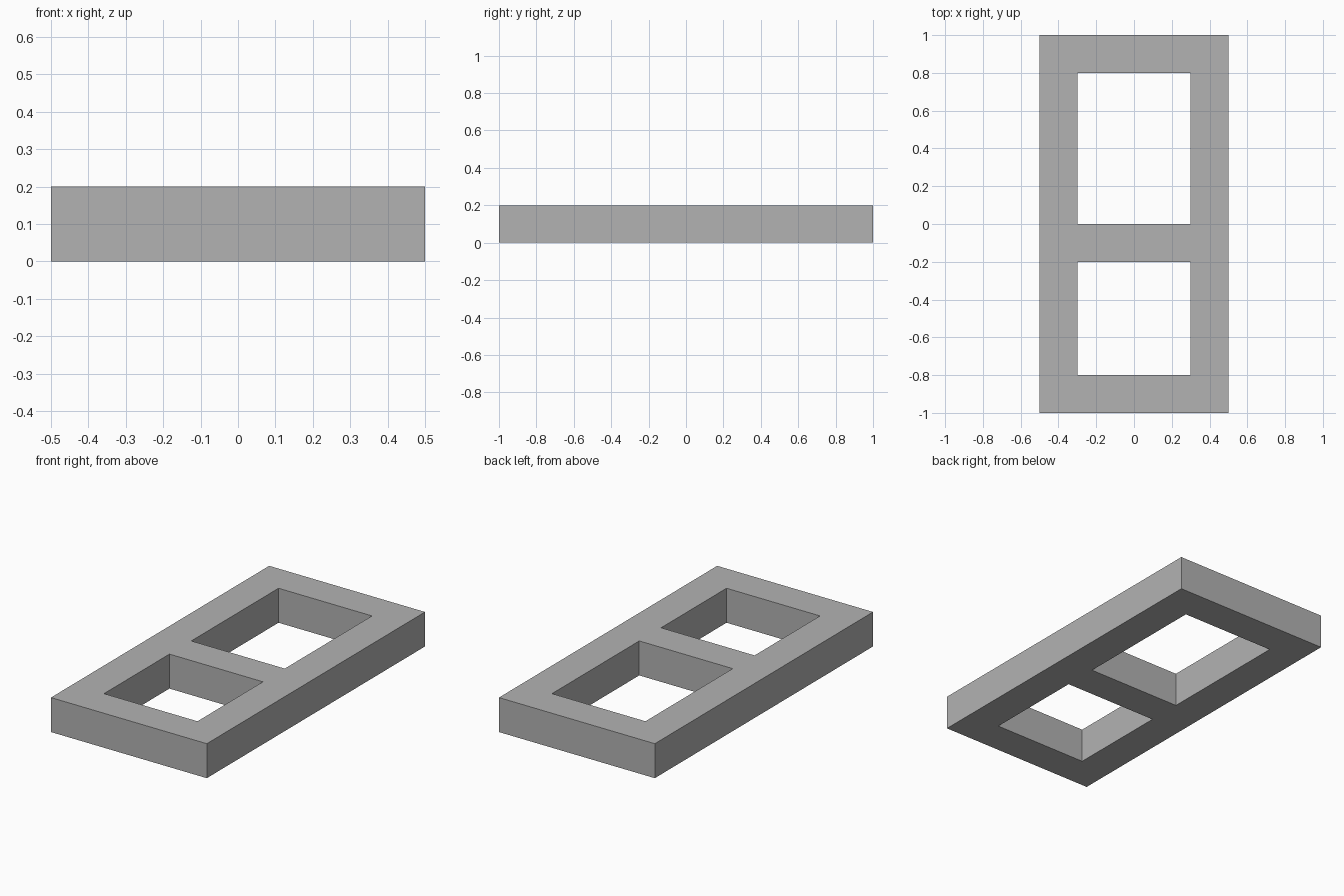
import bpy
import bmesh

cube = bpy.data.objects.get("Cube")
if cube:
    bpy.data.objects.remove(cube, do_unlink=True)

HEIGHT = 0.2
X_LINES = (-0.5, -0.3, 0.3, 0.5)
Y_LINES = (-1.0, -0.8, -0.2, 0.0, 0.8, 1.0)
OPENINGS = {(1, 1), (1, 3)}  # column, row of the two windows

# Plain grey material
grey = bpy.data.materials.new("plain_grey")
grey.use_nodes = True
colour = (0.45, 0.45, 0.45, 1.0)
grey.diffuse_color = colour
grey.node_tree.nodes["Principled BSDF"].inputs["Base Color"].default_value = colour

# Flat outline of the frame: a grid of panels without the openings
bm = bmesh.new()
grid = [[bm.verts.new((x, y, 0)) for y in Y_LINES] for x in X_LINES]
for i in range(len(X_LINES) - 1):
    for j in range(len(Y_LINES) - 1):
        if (i, j) not in OPENINGS:
            bm.faces.new((grid[i][j], grid[i + 1][j],
                          grid[i + 1][j + 1], grid[i][j + 1]))

# Raise the outline into a solid slab
raised = bmesh.ops.extrude_face_region(bm, geom=bm.faces[:], use_keep_orig=True)
top = [g for g in raised["geom"] if isinstance(g, bmesh.types.BMVert)]
bmesh.ops.translate(bm, verts=top, vec=(0, 0, HEIGHT))
bmesh.ops.recalc_face_normals(bm, faces=bm.faces[:])

mesh = bpy.data.meshes.new("two_window_frame")
bm.to_mesh(mesh)
bm.free()
mesh.materials.append(grey)
frame = bpy.data.objects.new("two_window_frame", mesh)
bpy.context.collection.objects.link(frame)
